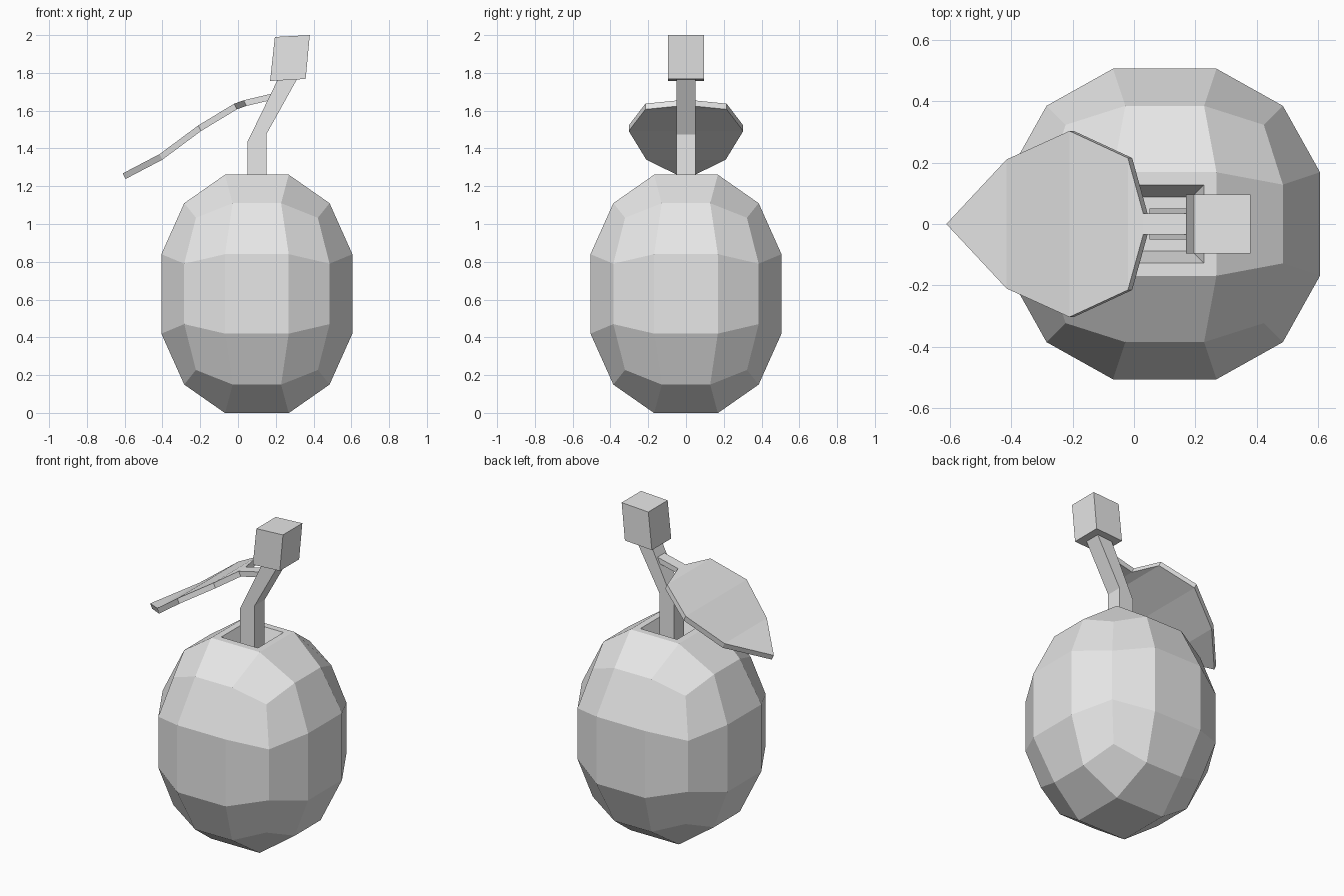
import bpy
import bmesh
from mathutils import Vector

# Remove the default cube
default = bpy.data.objects.get("Cube")
if default:
    bpy.data.objects.remove(default, do_unlink=True)

# Single plain grey
grey = bpy.data.materials.new("plain grey")
grey.use_nodes = True
colour = (0.8, 0.8, 0.8, 1)
grey.diffuse_color = colour
grey.node_tree.nodes["Principled BSDF"].inputs["Base Color"].default_value = colour


def finish(name, bm):
    """Turn a bmesh into a flat-shaded object."""
    bmesh.ops.recalc_face_normals(bm, faces=bm.faces)
    mesh = bpy.data.meshes.new(name)
    bm.to_mesh(mesh)
    bm.free()
    mesh.materials.append(grey)
    obj = bpy.data.objects.new(name, mesh)
    bpy.context.collection.objects.link(obj)
    return obj


def skin(bm, rings):
    """Join four-cornered rings into a closed tube."""
    loops = [[bm.verts.new(p) for p in ring] for ring in rings]
    for a, b in zip(loops, loops[1:]):
        for i in range(4):
            j = (i + 1) % 4
            bm.faces.new((a[i], a[j], b[j], b[i]))
    bm.faces.new(loops[0])
    bm.faces.new(loops[-1])


def prism(name, pairs, half):
    """Square bar through pairs of left and right profile points (x, z)."""
    bm = bmesh.new()
    skin(bm, [[(l[0], -half, l[1]), (r[0], -half, r[1]),
               (r[0], half, r[1]), (l[0], half, l[1])] for l, r in pairs])
    return finish(name, bm)


# Fruit body: cube divided in thirds, rounded, stretched, with a sunken top
bm = bmesh.new()
bmesh.ops.create_cube(bm, size=2)
bmesh.ops.subdivide_edges(bm, edges=bm.edges[:], cuts=2, use_grid_fill=True)
for v in bm.verts:
    p = v.co.normalized() * 0.559
    v.co = (p.x + 0.1, p.y, p.z * 1.248 + 0.63)
bm.normal_update()
top = max(bm.faces, key=lambda f: f.calc_center_median().z)
bmesh.ops.inset_region(bm, faces=[top], thickness=0.058)
bmesh.ops.inset_region(bm, faces=[top], thickness=0.055)
for v in top.verts:
    v.co.z -= 0.11
finish("fruit_body", bm)

# Bent stem and the block on its end
prism("stem", [((0.05, 1.14), (0.15, 1.14)), ((0.05, 1.435), (0.15, 1.475)),
               ((0.213, 1.77), (0.317, 1.775))], 0.05)
prism("stem_cap", [((0.17, 1.757), (0.358, 1.768)),
                   ((0.195, 1.99), (0.38, 2.0))], 0.096)

# Leaf with stalk: (x, half width, height) along its length
stations = [(0.2, 0.035, 1.695), (0.03, 0.035, 1.655), (-0.02, 0.215, 1.637),
            (-0.21, 0.303, 1.522), (-0.415, 0.21, 1.37), (-0.61, 0.001, 1.268)]
down = Vector((0.014, 0, -0.03))
bm = bmesh.new()
rings = []
for x, w, z in stations:
    a, b = Vector((x, -w, z)), Vector((x, w, z))
    rings.append([a, b, b + down, a + down])
skin(bm, rings)
finish("leaf", bm)
